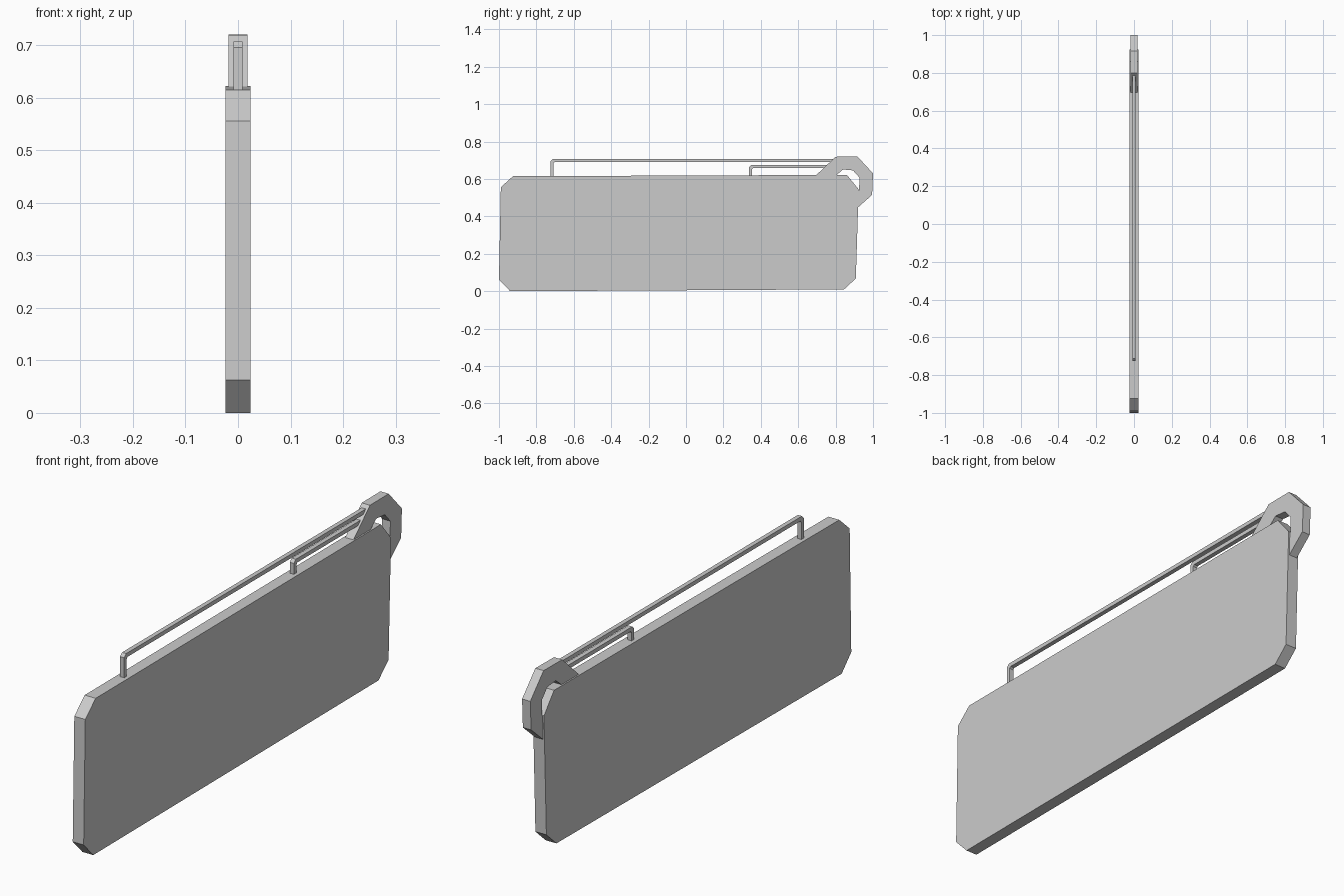
import bpy, bmesh

if "Cube" in bpy.data.objects:
    bpy.data.objects.remove(bpy.data.objects["Cube"])


def extrude_profile(name, points, half_width):
    """Extrude a closed (y, z) outline symmetrically along x."""
    bm = bmesh.new()
    face = bm.faces.new([bm.verts.new((-half_width, y, z)) for y, z in points])
    result = bmesh.ops.extrude_face_region(bm, geom=[face])
    verts = [v for v in result["geom"] if isinstance(v, bmesh.types.BMVert)]
    bmesh.ops.translate(bm, verts=verts, vec=(2 * half_width, 0, 0))
    bmesh.ops.recalc_face_normals(bm, faces=bm.faces)
    mesh = bpy.data.meshes.new(name)
    bm.to_mesh(mesh)
    bm.free()
    obj = bpy.data.objects.new(name, mesh)
    bpy.context.collection.objects.link(obj)
    return obj


def bent_rod(name, y0, y1, base, top, t=0.016, c=0.012):
    """Rod that rises from the panel and runs back into the hook."""
    i = c * 0.5
    extrude_profile(name, [
        (y0, base), (y0, top - c), (y0 + c, top), (y1, top),
        (y1, top - t), (y0 + t + i, top - t), (y0 + t, top - t - i), (y0 + t, base),
    ], 0.009)


# Slightly tilted panel with chamfered corners
extrude_profile("panel", [
    (-0.94, 0.0), (-1.0, 0.063), (-0.99, 0.556), (-0.925, 0.615),
    (0.86, 0.622), (0.923, 0.545), (0.908, 0.068), (0.845, 0.01),
], 0.024)

# Faceted hook wrapping the upper rear corner
outer = [(0.69, 0.615), (0.80, 0.719), (0.917, 0.72),
         (1.0, 0.63), (0.995, 0.515), (0.91, 0.44)]
inner = [(0.91, 0.525), (0.925, 0.54), (0.928, 0.607),
         (0.893, 0.646), (0.84, 0.651), (0.797, 0.615)]
extrude_profile("corner_hook", outer + inner, 0.018)

# Two thin rods above the top edge
bent_rod("long_rod", -0.725, 0.81, 0.605, 0.707)
bent_rod("short_rod", 0.337, 0.80, 0.61, 0.675)
